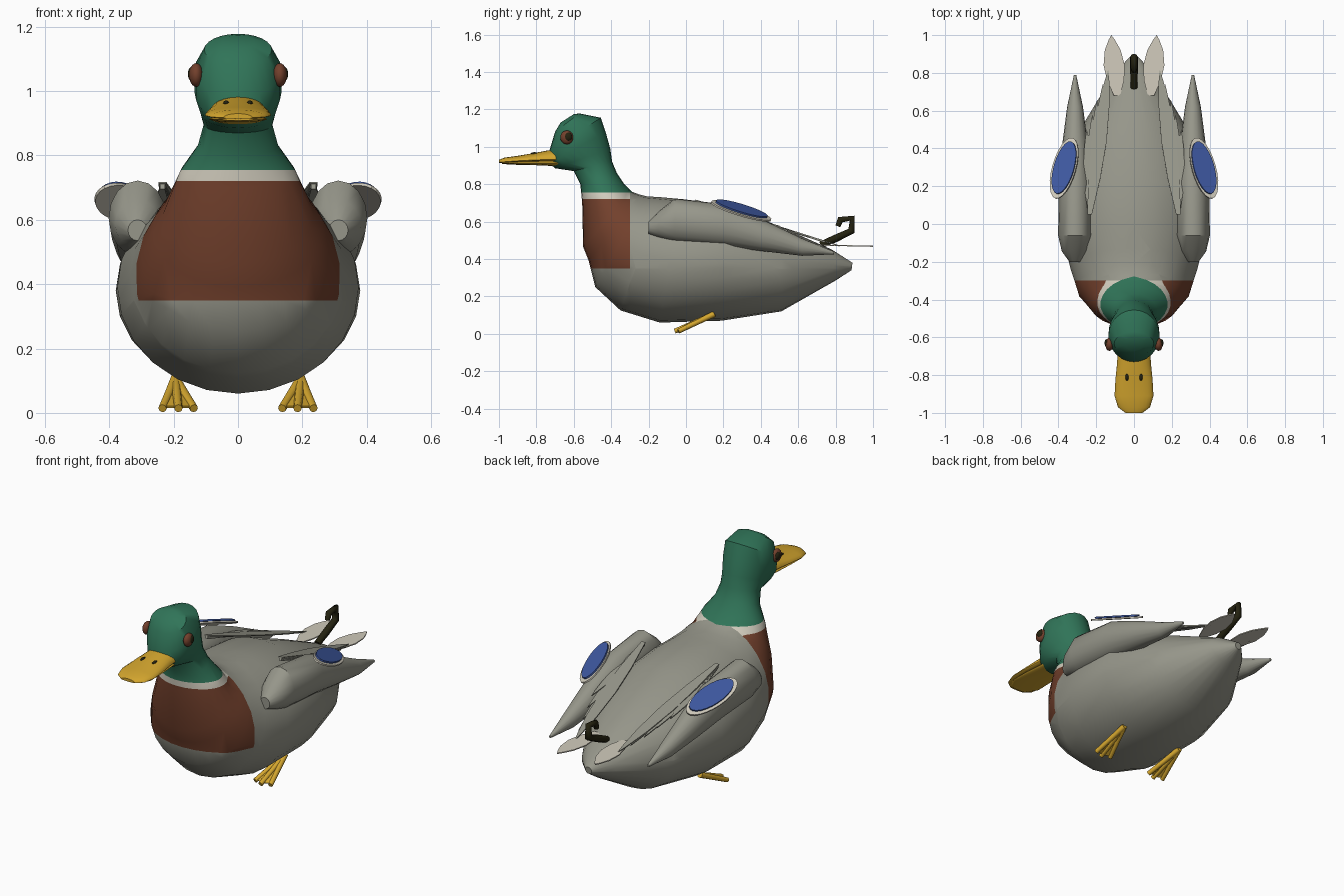
import bpy, bmesh, math
from mathutils import Vector

cube = bpy.data.objects.get("Cube")
if cube:
    bpy.data.objects.remove(cube)


def material(name, rgb):
    """Flat material from display colour (0-255)."""
    linear = [((c / 255 + 0.055) / 1.055) ** 2.4 for c in rgb] + [1]
    mat = bpy.data.materials.new(name)
    mat.use_nodes = True
    mat.diffuse_color = linear
    shader = mat.node_tree.nodes["Principled BSDF"]
    shader.inputs["Base Color"].default_value = linear
    shader.inputs["Roughness"].default_value = 0.8
    return mat


grey = material("plumage grey", (150, 150, 138))
green = material("head green", (48, 116, 88))
brown = material("breast brown", (114, 64, 44))
white = material("feather white", (208, 203, 188))
yellow = material("bill yellow", (212, 166, 46))
blue = material("wing blue", (62, 88, 160))
black = material("dark olive", (36, 34, 16))


def finish(name, bm, mats, smooth=True):
    bmesh.ops.recalc_face_normals(bm, faces=bm.faces)
    mesh = bpy.data.meshes.new(name)
    bm.to_mesh(mesh)
    bm.free()
    for mat in mats:
        mesh.materials.append(mat)
    obj = bpy.data.objects.new(name, mesh)
    bpy.context.collection.objects.link(obj)
    if smooth:
        bpy.ops.object.select_all(action="DESELECT")
        obj.select_set(True)
        bpy.context.view_layer.objects.active = obj
        bpy.ops.object.shade_smooth_by_angle(angle=math.radians(35))
    return obj


def loft(rings, x=0, sides=24, flat=1):
    """Skin rings given as top y, top z, bottom y, bottom z, half width."""
    bm = bmesh.new()
    loops = []
    for ty, tz, by, bz, half in rings:
        top, low = Vector((x, ty, tz)), Vector((x, by, bz))
        mid = low.lerp(top, 0.5 if flat == 1 else flat)
        loop = []
        for i in range(sides):
            a = math.tau * i / sides
            up = math.cos(a)
            reach = (top - mid) * up if up > 0 else (low - mid) * -up
            loop.append(bm.verts.new(mid + reach + Vector((half * math.sin(a), 0, 0))))
        loops.append(loop)
    for a, b in zip(loops, loops[1:]):
        for i in range(sides):
            j = (i + 1) % sides
            bm.faces.new((a[i], a[j], b[j], b[i]))
    bm.faces.new(loops[0])
    bm.faces.new(loops[-1])
    return bm


def plate(name, points, mat, thick=0.006):
    bm = bmesh.new()
    bm.faces.new([bm.verts.new(p) for p in points])
    obj = finish(name, bm, [mat], smooth=False)
    solid = obj.modifiers.new("thickness", "SOLIDIFY")
    solid.thickness = thick
    solid.offset = 0


def feather(name, root, tip, half, mat):
    """Thin pointed blade from root to tip, lying flat across x."""
    root, tip = Vector(root), Vector(tip)
    outline = [(0, 0.3), (0.25, 0.8), (0.5, 1), (0.75, 0.75), (0.92, 0.3)]
    right = [root.lerp(tip, t) + Vector((half * w, 0, 0)) for t, w in outline]
    left = [root.lerp(tip, t) - Vector((half * w, 0, 0)) for t, w in reversed(outline)]
    plate(name, right + [tip] + left, mat)


def tube(name, points, radii, mat):
    curve = bpy.data.curves.new(name, "CURVE")
    curve.dimensions = "3D"
    curve.bevel_depth = 1
    curve.bevel_resolution = 2
    curve.use_fill_caps = True
    line = curve.splines.new("POLY")
    line.points.add(len(points) - 1)
    for p, co, r in zip(line.points, points, radii):
        p.co = (*co, 1)
        p.radius = r
    curve.materials.append(mat)
    bpy.context.collection.objects.link(bpy.data.objects.new(name, curve))


def ball(name, centre, size, mat):
    bm = bmesh.new()
    bmesh.ops.create_uvsphere(bm, u_segments=16, v_segments=10, radius=1)
    bmesh.ops.scale(bm, vec=size, verts=bm.verts)
    bmesh.ops.translate(bm, vec=centre, verts=bm.verts)
    finish(name, bm, [mat])


# Body, neck and head in one skin, from tail to crown
body = loft([
    (.89, .38, .885, .34, .02), (.78, .45, .80, .285, .11),
    (.51, .57, .51, .12, .28), (.22, .69, .19, .07, .38),
    (-.02, .72, -.14, .06, .375), (-.13, .73, -.35, .125, .335),
    (-.21, .735, -.485, .25, .30), (-.25, .745, -.52, .39, .265),
    (-.29, .76, -.55, .465, .235), (-.33, .80, -.555, .70, .18),
    (-.37, .86, -.565, .80, .125), (-.395, .92, -.60, .87, .107),
    (-.405, .99, -.70, .885, .118), (-.43, 1.08, -.73, .91, .135),
    (-.455, 1.155, -.73, .98, .135), (-.57, 1.178, -.70, 1.08, .105),
    (-.60, 1.174, -.67, 1.13, .05)])

# Cut the plumage borders so each colour ends on a clean edge
for height in (.35, .72, .755):
    bmesh.ops.bisect_plane(body, geom=body.verts[:] + body.edges[:] + body.faces[:],
                           plane_co=(0, 0, height), plane_no=(0, 0, 1))
bmesh.ops.bisect_plane(body, geom=body.verts[:] + body.edges[:] + body.faces[:],
                       plane_co=(0, -.3, 0), plane_no=(0, 1, 0))
for face in body.faces:
    c = face.calc_center_median()
    if c.z > .755:
        face.material_index = 1
    elif c.y < -.3 and c.z > .35:
        face.material_index = 3 if c.z > .72 else 2
finish("body", body, [grey, green, brown, white])

# Bill
finish("upper_bill", loft([
    (-.66, .99, -.66, .92, .085), (-.74, .98, -.74, .92, .09),
    (-.82, .965, -.82, .92, .098), (-.91, .95, -.91, .918, .103),
    (-.97, .942, -.97, .914, .085), (-1, .93, -1, .914, .045)], flat=.2), [yellow])
finish("lower_bill", loft([
    (-.66, .93, -.66, .895, .075), (-.82, .925, -.82, .902, .088),
    (-.92, .922, -.92, .904, .09), (-.985, .918, -.985, .908, .05)]), [yellow])

# Curled tail feather
tube("tail_curl", [(0, .72, .475), (0, .80, .51), (0, .885, .55), (0, .888, .618),
                   (0, .825, .61), (0, .812, .575)],
     [.018, .02, .02, .018, .018, .014], black)

for s, side in ((1, "left"), (-1, "right")):
    # Eyes and nostrils
    ball(side + "_eye", (s * .13, -.637, 1.05), (.022, .035, .037), brown)
    ball(side + "_pupil", (s * .143, -.63, 1.053), (.013, .021, .023), black)
    ball(side + "_nostril", (s * .037, -.81, .962), (.009, .02, .009), black)

    # Folded wing
    finish(side + "_wing", loft([
        (-.2, .60, -.2, .535, .03), (-.14, .66, -.15, .515, .07),
        (-.06, .722, -.06, .488, .09), (.22, .69, .2, .468, .085),
        (.41, .61, .4, .443, .07), (.62, .51, .62, .417, .042),
        (.79, .44, .79, .425, .006)], x=s * .312, sides=16), [grey])

    # Bright wing patch over a pale border
    along, across = Vector((s * -.045, .16, -.045)), Vector((s * .06, .015, -.03))
    up = along.cross(across).normalized()
    up = up if up.z > 0 else -up
    for part, shift, scale, mat in (("border", 0, 1, white), ("patch", .011, .86, blue)):
        centre = Vector((s * .37, .295, .657)) + up * shift - across * shift * 5
        ring = [centre + (along * math.cos(a) + across * math.sin(a)) * scale
                for a in (math.tau * i / 24 for i in range(24))]
        plate(side + "_wing_" + part, ring, mat, .009)

    # Fan of long feathers between wing and tail
    tips = [(.135, .82, .47), (.165, .74, .49), (.195, .66, .515),
            (.22, .58, .545), (.25, .5, .575)]
    for i, (x, y, z) in enumerate(tips):
        feather(f"{side}_fan_feather_{i}", (s * .235, .05, .715 - i * .004),
                (s * x, y, z), .04 if i == 0 else .025, grey)

    # Pale tail feather
    feather(side + "_tail_feather", (s * .09, .68, .475), (s * .12, 1, .468), .056, white)

    # Webbed foot
    heel = Vector((s * .195, .15, .105))
    toes = [Vector((s * x, y, .014)) for x, y in ((.137, -.04), (.185, -.06), (.235, -.04))]
    for i, toe in enumerate(toes):
        tube(f"{side}_toe_{i}", [heel, heel.lerp(toe, .5), toe], [.016, .014, .013], yellow)
    for i in (0, 1):
        plate(f"{side}_web_{i}", [heel, heel.lerp(toes[i], .95), heel.lerp(toes[i + 1], .95)], yellow)
